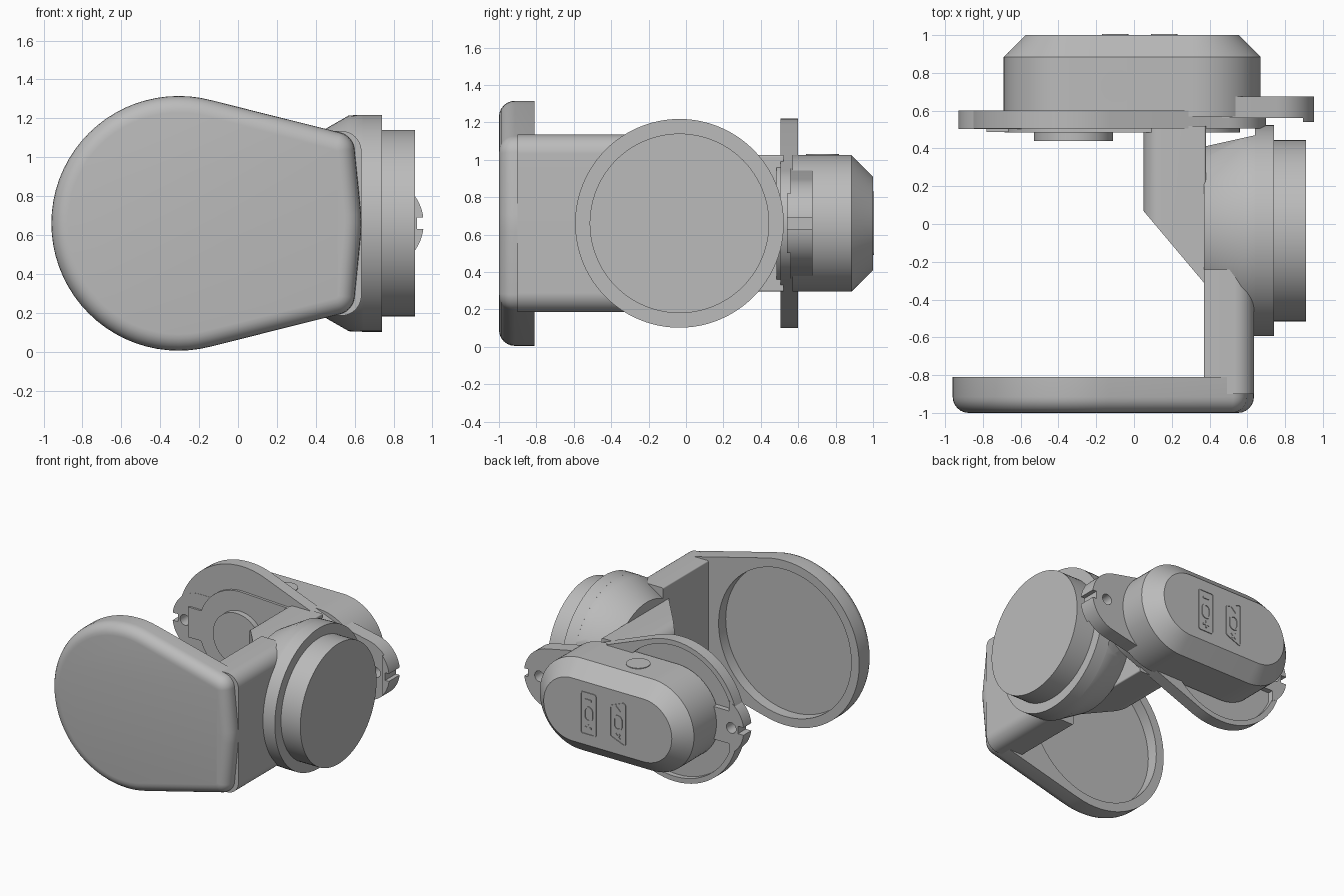
import bpy, bmesh, math
from mathutils import Vector
from mathutils.geometry import convex_hull_2d

if "Cube" in bpy.data.objects:
    bpy.data.objects.remove(bpy.data.objects["Cube"], do_unlink=True)

grey = bpy.data.materials.new("plain grey")
grey.use_nodes = True
grey.diffuse_color = (0.5, 0.5, 0.5, 1)
grey.node_tree.nodes["Principled BSDF"].inputs["Base Color"].default_value = (0.5, 0.5, 0.5, 1)

MID = 0.66      # height of the shared centre line
PIVOT_Y = -0.035  # motor axis position


def hull(*circles, n=72):
    """Outline wrapped around circles given as (u, v, radius)."""
    pts = [Vector((u + r * math.cos(2 * math.pi * i / n), v + r * math.sin(2 * math.pi * i / n)))
           for u, v, r in circles for i in range(n)]
    return [pts[i] for i in convex_hull_2d(pts)]


def box(u0, u1, v0, v1):
    return [(u0, v0), (u1, v0), (u1, v1), (u0, v1)]


def finish(bm, name):
    bmesh.ops.recalc_face_normals(bm, faces=bm.faces)
    mesh = bpy.data.meshes.new(name)
    bm.to_mesh(mesh)
    bm.free()
    mesh.materials.append(grey)
    obj = bpy.data.objects.new(name, mesh)
    bpy.context.collection.objects.link(obj)
    return obj


def prism(name, outline, axis, start, end, bevel=0, segments=1):
    """Extrude an outline along an axis; the start rim can be bevelled."""
    place = {"x": lambda p, t: (t, p[0], p[1]),
             "y": lambda p, t: (p[0], t, p[1]),
             "z": lambda p, t: (p[0], p[1], t)}[axis]
    bm = bmesh.new()
    low, high = ([bm.verts.new(place(p, t)) for p in outline] for t in (start, end))
    rim = bm.faces.new(low)
    bm.faces.new(high)
    n = len(low)
    for i in range(n):
        j = (i + 1) % n
        bm.faces.new((low[i], low[j], high[j], high[i]))
    bmesh.ops.recalc_face_normals(bm, faces=bm.faces)
    if bevel:
        bmesh.ops.bevel(bm, geom=list(rim.edges), offset=bevel, segments=segments,
                        profile=0.5, affect="EDGES", clamp_overlap=False)
    return finish(bm, name)


def lathe(name, profile, n=96):
    """Revolve (x, radius) steps round the motor axis."""
    bm = bmesh.new()
    rings = [[bm.verts.new((x, PIVOT_Y + r * math.cos(2 * math.pi * i / n),
                            MID + r * math.sin(2 * math.pi * i / n))) for i in range(n)]
             for x, r in profile]
    for a, b in zip(rings, rings[1:]):
        for i in range(n):
            j = (i + 1) % n
            bm.faces.new((a[i], a[j], b[j], b[i]))
    bm.faces.new(rings[0])
    bm.faces.new(rings[-1])
    return finish(bm, name)


def cut(obj, cutter):
    mod = obj.modifiers.new("cut", "BOOLEAN")
    mod.operation, mod.solver, mod.object = "DIFFERENCE", "EXACT", cutter
    bpy.context.view_layer.objects.active = obj
    bpy.ops.object.modifier_apply(modifier=mod.name)
    bpy.data.objects.remove(cutter, do_unlink=True)


# Front paddle with a round recess in its inner side
corners = [(0.5, MID + s * 0.37, 0.1) for s in (-1, 1)]
paddle = prism("front_paddle", hull((-0.305, MID, 0.655), (0.1, MID, 0.535), *corners),
               "y", -1, -0.81, 0.085, 6)
cut(paddle, prism("recess_cutter", hull((-0.305, MID, 0.585)), "y", -0.9, -0.7))

# Side arm running back from the paddle, rounded on its outer edges
prism("side_arm", hull(*[(0.53, MID + s * 0.37, 0.105) for s in (-1, 1)],
                       *[(0.38, MID + s * 0.465, 0.01) for s in (-1, 1)]), "y", -0.9, -0.24)

# Motor: flared collar trimmed at the rear, flange and drum
collar = lathe("motor_collar", [(0.37, 0.44), (0.57, 0.555), (0.645, 0.558)])
cut(collar, prism("collar_cutter", [(0.3, 0.394), (0.66, 0.474), (0.66, 0.8), (0.3, 0.8)],
                  "z", -0.2, 1.6))
lathe("motor_flange", [(0.64, 0.558), (0.74, 0.558)])
lathe("motor_drum", [(0.73, 0.48), (0.91, 0.48)])

# Inner arm: upright block with a slanted front end and softened inner edges
inner = prism("inner_arm", hull(*[(0.15, MID + s * 0.265, 0.1) for s in (-1, 1)],
                                *[(0.37, MID + s * 0.355, 0.01) for s in (-1, 1)]),
              "y", -0.36, 0.52)
cut(inner, prism("slant_cutter", [(-0.1, 0.248), (0.41, -0.358), (0.41, -0.6), (-0.1, -0.6)],
                 "z", 0, 1.4))

# Rear plate: round on one side, tapering to the other, hollowed at the back
plate = prism("rear_plate", hull((-0.32, MID, 0.56), (0.4, MID, 0.3)), "y", 0.505, 0.6)
cut(plate, prism("hollow_cutter", hull((-0.32, MID, 0.52)), "y", 0.56, 0.7))

# Mounting ears, each with a screw hole and an end notch
left_ear = prism("right_ear", hull((-0.69, MID, 0.24), (-0.6, MID, 0.24)), "y", 0.503, 0.602)
cut(left_ear, prism("ear_cutter", box(-0.8, -0.3, MID + 0.13, 1.2), "y", 0.56, 0.7))
cut(left_ear, prism("ear_cutter", box(-0.8, -0.3, 0.2, MID - 0.13), "y", 0.56, 0.7))
right_ear = prism("left_ear", hull((0.42, MID, 0.3), (0.715, MID, 0.24)), "y", 0.56, 0.675)
lip = prism("left_ear_lip", hull((0.715, MID, 0.24)), "y", 0.54, 0.57)
cut(lip, prism("lip_cutter", box(0.3, 0.895, 0.3, 1), "y", 0.5, 0.6))
cut(plate, prism("plate_hole_cutter", hull((-0.82, MID, 0.042)), "y", 0.3, 0.9))
for ear, hole, tip in ((left_ear, -0.82, -0.93), (right_ear, 0.82, 0.955), (lip, None, 0.955)):
    if hole:
        cut(ear, prism("hole_cutter", hull((hole, MID, 0.042)), "y", 0.3, 0.9))
    cut(ear, prism("notch_cutter", box(tip - 0.035, tip + 0.05, MID - 0.03, MID + 0.03),
                   "y", 0.3, 0.9))

# Raised pad and round button on the front of the rear plate
pad = prism("front_pad", hull((-0.32, MID, 0.365), (0.22, MID, 0.34)), "y", 0.485, 0.51)
prism("pad_ear_strip", box(-0.78, -0.6, MID - 0.12, MID + 0.12), "y", 0.487, 0.51)
prism("round_button", hull((-0.32, MID, 0.21)), "y", 0.44, 0.5)

# Stadium-shaped rear housing with a chamfered back and a small top button
prism("rear_housing", hull((-0.325, MID, 0.365), (0.305, MID, 0.365)), "y", 1, 0.57, 0.115)
prism("top_button", hull((-0.09, 0.73, 0.088)), "z", 0.9, 1.03)


# Two control panels on the back: frame, centre ring and bar marks
def frame(name, outer, inner_outline):
    obj = prism(name, outer, "y", 0.99, 1.006)
    cut(obj, prism("frame_cutter", inner_outline, "y", 0.9, 1.1))


def mark(name, x, z, angle, length=0.055):
    c, s = math.cos(angle), math.sin(angle)
    prism(name, [(x + a * c - b * s, z + a * s + b * c)
                 for a, b in box(-length / 2, length / 2, -0.007, 0.007)], "y", 0.99, 1.006)


for name, x, tilt, spread in (("level", 0.16, 0, 0), ("dial", -0.1, 0.75, 0.04)):
    edges = [(x + dx, MID + s * (0.15 - k * spread), r) for s in (-1, 1)
             for k, dx in ((0, -0.05), (1, 0.05)) for r in (0.02,)]
    frame(name + "_panel_frame", hull(*edges), hull(*[(u, v, 0.01) for u, v, r in edges]))
    frame(name + "_panel_ring", hull((x, MID - 0.02, 0.04), (x, MID + 0.02, 0.04)),
          hull((x, MID - 0.02, 0.026), (x, MID + 0.02, 0.026)))
    mark(name + "_upper_mark", x, MID + 0.11, tilt)
    mark(name + "_lower_mark_a", x, MID - 0.11, tilt)
    mark(name + "_lower_mark_b", x, MID - 0.11, tilt + math.pi / 2)

# Smooth the curved walls and keep edges crisp
bpy.ops.object.select_all(action="DESELECT")
for obj in bpy.context.collection.objects:
    if obj.type == "MESH" and grey.name in obj.data.materials:
        obj.select_set(True)
        bpy.context.view_layer.objects.active = obj
bpy.ops.object.shade_smooth_by_angle(angle=math.radians(30))
